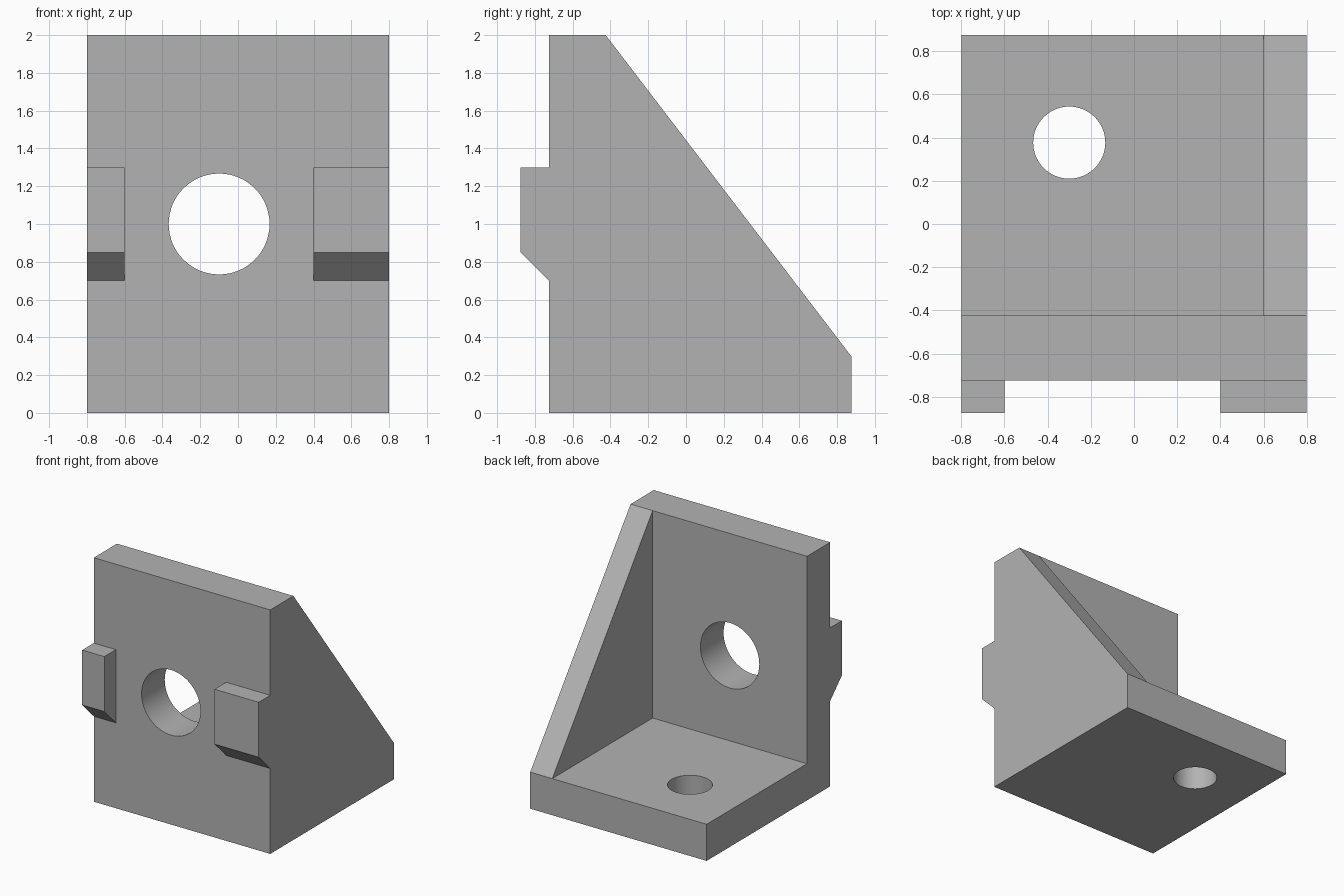
import bpy
import bmesh
from math import radians
from mathutils import Matrix, Vector

default = bpy.data.objects.get("Cube")
if default:
    bpy.data.objects.remove(default, do_unlink=True)

# Plain grey finish
grey = bpy.data.materials.new("plain_grey")
grey.use_nodes = True
colour = (0.45, 0.45, 0.45, 1)
grey.diffuse_color = colour
grey.node_tree.nodes["Principled BSDF"].inputs["Base Color"].default_value = colour

# Main dimensions
HALF_W = 0.8
FRONT, INNER, BACK = -0.725, -0.425, 0.875
BASE_H, TOP = 0.3, 2.0
RIB_X = 0.6


def finish(name, bm):
    bmesh.ops.recalc_face_normals(bm, faces=bm.faces)
    mesh = bpy.data.meshes.new(name)
    bm.to_mesh(mesh)
    bm.free()
    mesh.materials.append(grey)
    obj = bpy.data.objects.new(name, mesh)
    bpy.context.collection.objects.link(obj)
    return obj


def side_extrusion(name, profile, x0, x1):
    """Extrude a (y, z) outline from x0 to x1."""
    bm = bmesh.new()
    face = bm.faces.new([bm.verts.new((x0, y, z)) for y, z in profile])
    grown = bmesh.ops.extrude_face_region(bm, geom=[face])["geom"]
    verts = [v for v in grown if isinstance(v, bmesh.types.BMVert)]
    bmesh.ops.translate(bm, verts=verts, vec=(x1 - x0, 0, 0))
    return finish(name, bm)


def drill(name, centre, radius, axis):
    """Round cutter along the given axis."""
    bm = bmesh.new()
    turn = Vector((0, 0, 1)).rotation_difference(Vector(axis)).to_matrix().to_4x4()
    bmesh.ops.create_cone(bm, cap_ends=True, segments=64, radius1=radius,
                          radius2=radius, depth=0.8,
                          matrix=Matrix.Translation(centre) @ turn)
    return finish(name, bm)


def cut(target, cutter):
    cutter.hide_render = True
    mod = target.modifiers.new(cutter.name, 'BOOLEAN')
    mod.operation = 'DIFFERENCE'
    mod.solver = 'EXACT'
    mod.object = cutter
    bpy.context.view_layer.objects.active = target
    bpy.ops.object.modifier_apply(modifier=mod.name)
    bpy.data.objects.remove(cutter, do_unlink=True)


# Bracket: full side outline, with the pocket beside the rib cut away
bracket = side_extrusion("bracket", [(FRONT, 0), (BACK, 0), (BACK, BASE_H),
                                     (INNER, TOP), (FRONT, TOP)], -HALF_W, HALF_W)
pocket = side_extrusion("pocket_cutter", [(INNER, BASE_H), (BACK + 1, BASE_H),
                                          (BACK + 1, TOP + 1), (INNER, TOP + 1)],
                        -HALF_W - 1, RIB_X)
cut(bracket, pocket)

# Bolt holes through the wall and the base
cut(bracket, drill("wall_hole_cutter", (-0.1, -0.575, 1.0), 0.267, (0, 1, 0)))
cut(bracket, drill("base_hole_cutter", (-0.3, 0.377, 0.15), 0.167, (0, 0, 1)))

bpy.ops.object.select_all(action='DESELECT')
bracket.select_set(True)
bpy.context.view_layer.objects.active = bracket
bpy.ops.object.shade_smooth_by_angle(angle=radians(30))

# Locating tabs with a sloped underside
tab = [(FRONT, 0.7), (FRONT, 1.3), (-BACK, 1.3), (-BACK, 0.85)]
side_extrusion("right_tab", tab, -HALF_W, -0.6)
side_extrusion("left_tab", tab, 0.4, HALF_W)
